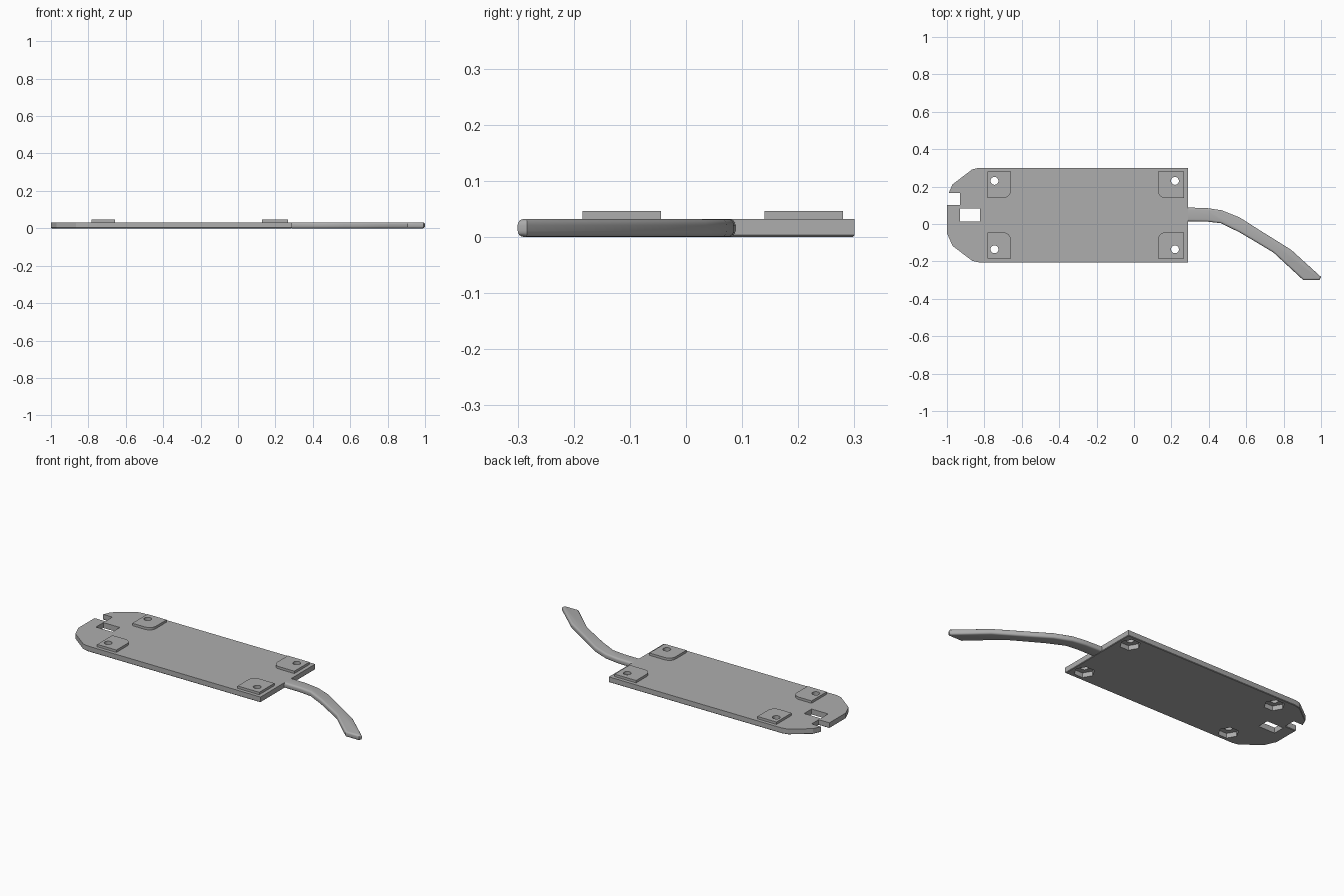
import bpy, bmesh, math
from mathutils import Vector

cube = bpy.data.objects.get("Cube")
if cube:
    bpy.data.objects.remove(cube, do_unlink=True)

PLATE_TOP = 0.032
PAD_TOP = 0.046
MID_Y = 0.0475       # centre line of the plate
END_X = 0.289        # plate end where the handle joins

gray = bpy.data.materials.new("plain gray")
gray.use_nodes = True
color = (0.42, 0.42, 0.42, 1)
gray.diffuse_color = color
gray.node_tree.nodes["Principled BSDF"].inputs["Base Color"].default_value = color


def prisms(name, outlines, z0, z1):
    """Extrude one or more closed outlines into a single object."""
    bm = bmesh.new()
    for outline in outlines:
        face = bm.faces.new([bm.verts.new((x, y, z0)) for x, y in outline])
        up = bmesh.ops.extrude_face_region(bm, geom=[face])["geom"]
        bmesh.ops.translate(bm, vec=(0, 0, z1 - z0),
                            verts=[v for v in up if isinstance(v, bmesh.types.BMVert)])
    bmesh.ops.recalc_face_normals(bm, faces=bm.faces)
    mesh = bpy.data.meshes.new(name)
    bm.to_mesh(mesh)
    bm.free()
    obj = bpy.data.objects.new(name, mesh)
    bpy.context.collection.objects.link(obj)
    mesh.materials.append(gray)
    return obj


def bevel_rims(obj, width, segments, keep):
    """Round the horizontal rim edges chosen by the keep rule."""
    bm = bmesh.new()
    bm.from_mesh(obj.data)
    edges = [e for e in bm.edges
             if abs(e.verts[0].co.z - e.verts[1].co.z) < 1e-5 and keep(e)]
    bmesh.ops.bevel(bm, geom=edges, offset=width, segments=segments,
                    profile=0.5, affect='EDGES', clamp_overlap=True)
    bm.to_mesh(obj.data)
    bm.free()


def cut(obj, cutter):
    mod = obj.modifiers.new("cut", 'BOOLEAN')
    mod.operation = 'DIFFERENCE'
    mod.solver = 'EXACT'
    mod.object = cutter
    bpy.context.view_layer.objects.active = obj
    bpy.ops.object.modifier_apply(modifier=mod.name)


def ring(cx, cy, r, n):
    return [(cx + r * math.cos(math.tau * i / n),
             cy + r * math.sin(math.tau * i / n)) for i in range(n)]


def smooth(obj, degrees):
    bpy.ops.object.select_all(action='DESELECT')
    obj.select_set(True)
    bpy.context.view_layer.objects.active = obj
    bpy.ops.object.shade_smooth_by_angle(angle=math.radians(degrees))


# Base plate with rounded nose and an open notch
nose = [(-0.83, 0.30), (-0.865, 0.292), (-0.97, 0.212), (-0.99, 0.167)]
lower_nose = [(x, 2 * MID_Y - y) for x, y in reversed(nose)]
lower_nose[0] = (-1.0, -0.05)
plate = prisms("base_plate", [
    [(END_X, 0.30)] + nose
    + [(-0.93, 0.167), (-0.93, 0.102), (-1.0, 0.102)]
    + lower_nose + [(END_X, -0.205)]], 0, PLATE_TOP)
bevel_rims(plate, 0.003, 1, lambda e: e.verts[0].co.z < 1e-5)

# Corner pads, each with its inner corner rounded
holes = [(x, MID_Y + s * 0.183) for x in (-0.746, 0.219) for s in (-1, 1)]
pads = []
for side, x_out, x_in in (("right", -0.782, -0.658), ("left", 0.267, 0.127)):
    for end, s in (("front", -1), ("back", 1)):
        y_out, y_in, r = MID_Y + s * 0.232, MID_Y + s * 0.092, 0.04
        dx = math.copysign(r, x_in - x_out)
        arc = []
        for i in range(5):
            a = math.pi / 2 * i / 4
            arc.append((x_in - dx + dx * math.cos(a), y_in + s * r * (1 - math.sin(a))))
        outline = [(x_out, y_in), (x_out, y_out), (x_in, y_out)] + arc
        pads.append(prisms(f"{end}_{side}_pad", [outline], PLATE_TOP, PAD_TOP))

# Screw holes, hexagonal nut recesses and the square slot
bolt_cutter = prisms("bolt_cutter", [ring(x, y, 0.021, 24) for x, y in holes], -0.1, 0.1)
nut_cutter = prisms("nut_cutter", [ring(x, y, 0.055, 6) for x, y in holes], -0.1, 0.027)
slot_cutter = prisms("slot_cutter", [[(-0.93, 0.014), (-0.823, 0.014),
                                      (-0.823, 0.083), (-0.93, 0.083)]], -0.1, 0.1)
for cutter in (nut_cutter, bolt_cutter, slot_cutter):
    cut(plate, cutter)
for pad in pads:
    cut(pad, bolt_cutter)
    smooth(pad, 25)
for cutter in (nut_cutter, bolt_cutter, slot_cutter):
    bpy.data.objects.remove(cutter, do_unlink=True)
smooth(plate, 20)

# Curved handle with rounded rims
upper = [(END_X, 0.088), (0.39, 0.085), (0.47, 0.073), (0.565, 0.035),
         (0.67, -0.032), (0.84, -0.138), (1.0, -0.283)]
lower = [(0.992, -0.30), (0.905, -0.30), (0.745, -0.152), (0.655, -0.098),
         (0.565, -0.045), (0.465, 0.004), (0.39, 0.013), (END_X, 0.014)]
handle = prisms("curved_handle", [upper + lower], 0, PLATE_TOP)
bevel_rims(handle, 0.011, 4,
           lambda e: not all(v.co.x < END_X + 1e-4 for v in e.verts))
smooth(handle, 35)
